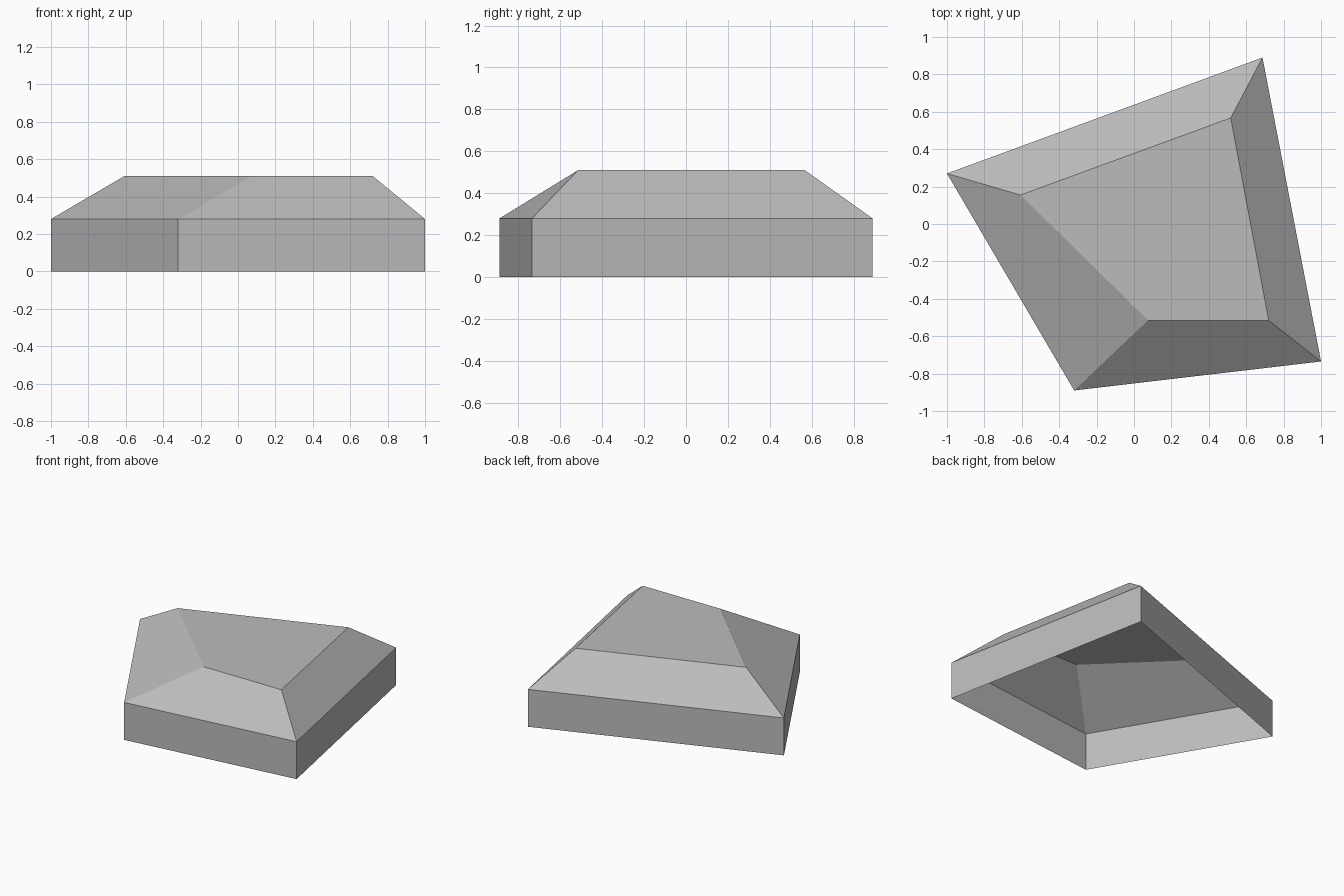
import bpy
import bmesh

cube = bpy.data.objects.get("Cube")
if cube:
    bpy.data.objects.remove(cube, do_unlink=True)

# Single matte grey
grey = bpy.data.materials.new("plain grey")
grey.use_nodes = True
colour = (0.5, 0.5, 0.5, 1)
grey.diffuse_color = colour
grey.node_tree.nodes["Principled BSDF"].inputs["Base Color"].default_value = colour

# Plan outlines, counter-clockwise: left, front, right, back corners
eaves = [(-1, 0.27), (-0.32, -0.89), (1, -0.735), (0.687, 0.89)]
flat_top = [(-0.607, 0.155), (0.075, -0.515), (0.72, -0.515), (0.517, 0.567)]


def ring(bm, outline, z):
    return [bm.verts.new((x, y, z)) for x, y in outline]


def band(bm, low, high):
    """Join two rings with one quad per side."""
    n = len(low)
    for i in range(n):
        j = (i + 1) % n
        bm.faces.new((low[i], low[j], high[j], high[i]))


# Hollow shell, open underneath: upright walls, sloped roof sides, flat top
bm = bmesh.new()
base = ring(bm, eaves, 0)
wall_top = ring(bm, eaves, 0.28)
roof_top = ring(bm, flat_top, 0.51)
band(bm, base, wall_top)
band(bm, wall_top, roof_top)
bm.faces.new(roof_top)

mesh = bpy.data.meshes.new("building_shell")
bm.to_mesh(mesh)
bm.free()
mesh.materials.append(grey)
shell = bpy.data.objects.new("building_shell", mesh)
bpy.context.collection.objects.link(shell)
